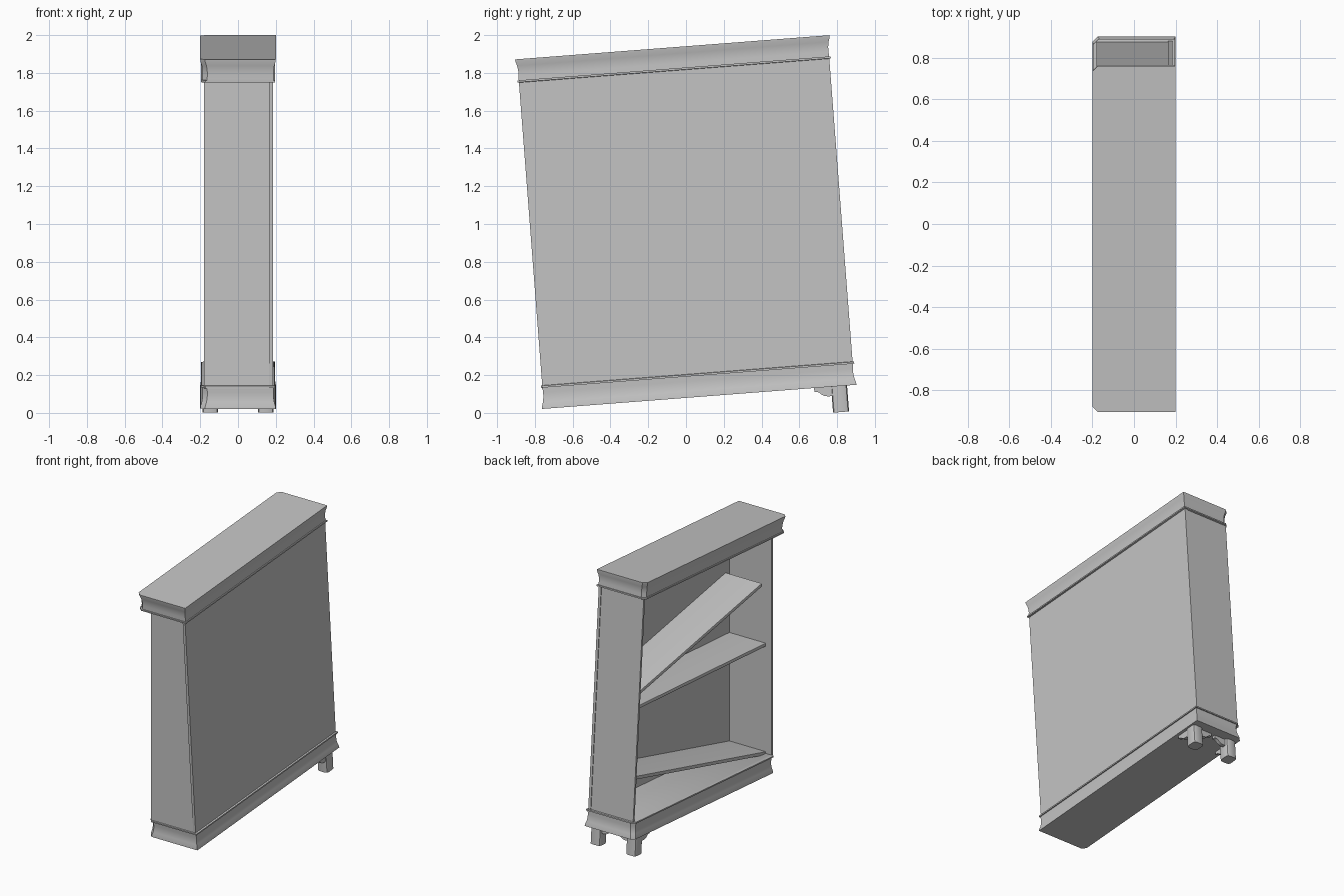
import bpy, bmesh, math
from mathutils import Matrix, Vector

cube = bpy.data.objects.get("Cube")
if cube:
    bpy.data.objects.remove(cube, do_unlink=True)

grey = bpy.data.materials.new("plain_grey")
grey.use_nodes = True
COLOUR = (0.55, 0.55, 0.55, 1)
grey.diffuse_color = COLOUR
grey.node_tree.nodes["Principled BSDF"].inputs["Base Color"].default_value = COLOUR

# Leaning frame: the case tips toward the end that has lost its feet
TILT = Matrix.Translation((0, 0.07, 0.085)) @ Matrix.Rotation(math.radians(4.4), 4, 'X')
UPRIGHT = Matrix.Identity(4)


def finish(name, bm, matrix):
    bmesh.ops.recalc_face_normals(bm, faces=bm.faces)
    mesh = bpy.data.meshes.new(name)
    bm.to_mesh(mesh)
    bm.free()
    mesh.transform(matrix)
    mesh.materials.append(grey)
    obj = bpy.data.objects.new(name, mesh)
    bpy.context.collection.objects.link(obj)
    bpy.ops.object.select_all(action='DESELECT')
    obj.select_set(True)
    bpy.context.view_layer.objects.active = obj
    bpy.ops.object.shade_smooth_by_angle(angle=math.radians(35))
    return obj


def box(name, x, y, z, matrix=TILT, bevel=0, pick=None):
    """Box from min/max pairs; pick chooses which edges get rounded."""
    bm = bmesh.new()
    bmesh.ops.create_cube(bm, size=1)
    for v in bm.verts:
        v.co = Vector([(a + b) / 2 + c * (b - a) for (a, b), c in zip((x, y, z), v.co)])
    if bevel:
        edges = [e for e in bm.edges if pick(e)]
        bmesh.ops.bevel(bm, geom=edges, offset=bevel, segments=2, profile=0.5, affect='EDGES')
    return finish(name, bm, matrix)


def loft(name, profile, matrix):
    """Moulded slab: outline inset by each profile step, clipped at the open side."""
    bm = bmesh.new()
    rings = []
    for inset, z in profile:
        hx, hy, c = 0.2 - inset, 0.835 - inset, 0.025
        outline = [(hx, -hy), (hx, hy), (c - hx, hy), (-hx, hy - c), (-hx, c - hy), (c - hx, -hy)]
        rings.append([bm.verts.new((px, py, z)) for px, py in outline])
    for low, high in zip(rings, rings[1:]):
        for i in range(len(low)):
            j = (i + 1) % len(low)
            bm.faces.new((low[i], low[j], high[j], high[i]))
    bm.faces.new(rings[0])
    bm.faces.new(rings[-1])
    return finish(name, bm, matrix)


# Plinth and crown share one coved moulding, flipped top to bottom
COVE = [(0, 0), (0.001, 0.012), (0.008, 0.035), (0.012, 0.06), (0.013, 0.085), (0.011, 0.108),
        (0.011, 0.112), (0.003, 0.112), (0.003, 0.122), (0.008, 0.124)]
HEIGHT = 1.856
loft("plinth", COVE, TILT)
loft("crown", [(o, HEIGHT - z) for o, z in COVE], TILT)

# Carcass: back board and leaning end panel, plus one end panel left standing upright
box("back_panel", (0.165, 0.185), (-0.824, 0.824), (0.12, 1.74))
box("leaning_side_panel", (-0.18, 0.165), (0.803, 0.819), (0.12, 1.74))
box("upright_side_panel", (-0.18, 0.165), (-0.762, -0.746), (0.13, 1.77), UPRIGHT)


# Shelves, each given by the height of its two ends
def shelf(name, y0, z0, y1, z1):
    dy, dz = y1 - y0, z1 - z0
    place = Matrix.Translation((0, y0, z0)) @ Matrix.Rotation(math.atan2(dz, dy), 4, 'X')
    box(name, (-0.132, 0.165), (0, math.hypot(dy, dz)), (-0.026, 0), place, 0.006,
        lambda e: all(v.co.x < 0 for v in e.verts) and abs(e.verts[0].co.z - e.verts[1].co.z) < 0.001)


shelf("upper_shelf", -0.70, 1.425, 0.80, 1.16)
shelf("middle_shelf", -0.745, 0.965, 0.81, 1.075)
shelf("lower_shelf", -0.745, 0.16, 0.84, 0.575)


# Feet with scalloped brackets running inward both ways
def bracket(name, matrix):
    bm = bmesh.new()
    profile = [(0, 0.005), (0.095, 0.005), (0.095, -0.02), (0.08, -0.022), (0.068, -0.028),
               (0.058, -0.038), (0.045, -0.046), (0.025, -0.05), (0, -0.05)]
    face = bm.faces.new([bm.verts.new((0, -d, z)) for d, z in profile])
    moved = bmesh.ops.extrude_face_region(bm, geom=[face])["geom"]
    verts = [g for g in moved if isinstance(g, bmesh.types.BMVert)]
    bmesh.ops.translate(bm, verts=verts, vec=(0.025, 0, 0))
    finish(name, bm, matrix)


for label, s in (("front", -1), ("rear", 1)):
    box(label + "_foot", sorted((s * 0.105, s * 0.187)), (0.70, 0.785), (-0.138, 0.005), TILT, 0.018,
        lambda e: abs(e.verts[0].co.z - e.verts[1].co.z) > 0.1)
    bracket(label + "_long_bracket",
            TILT @ Matrix.Translation((s * 0.165 - 0.0125, 0.705, 0)))
    turn = Matrix.Rotation(-s * math.pi / 2, 4, 'Z')
    bracket(label + "_cross_bracket",
            TILT @ Matrix.Translation((s * 0.11, 0.765 - 0.0125 * (1 - s), 0)) @ turn)
